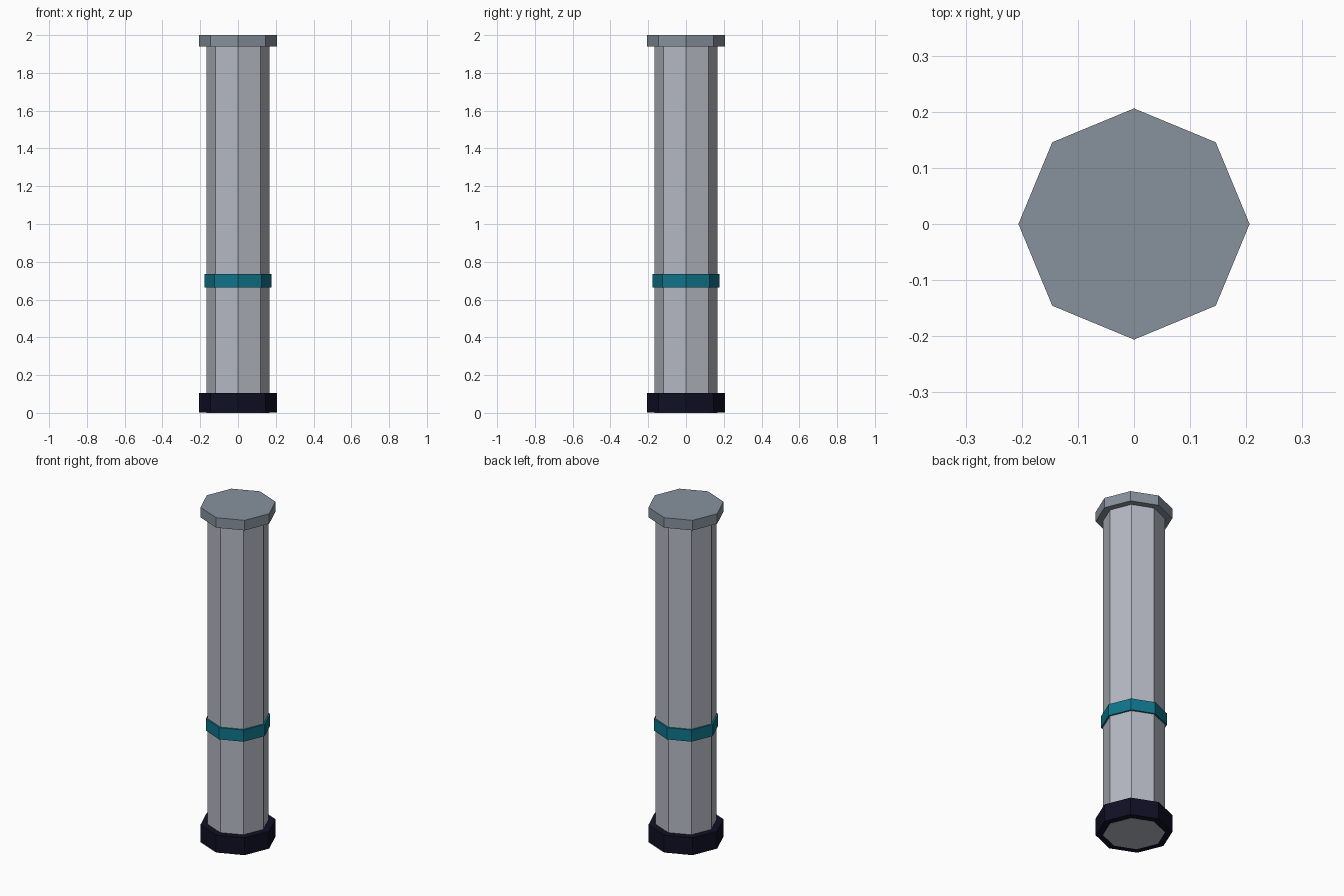
import bpy

if "Cube" in bpy.data.objects:
    bpy.data.objects.remove(bpy.data.objects["Cube"])


def material(name, rgb):
    m = bpy.data.materials.new(name)
    m.diffuse_color = (*rgb, 1.0)
    m.use_nodes = True
    m.node_tree.nodes["Principled BSDF"].inputs["Base Color"].default_value = m.diffuse_color
    return m


def octagon(name, radius, z0, z1, mat):
    """Eight-sided prism with a corner on each axis."""
    bpy.ops.mesh.primitive_cylinder_add(
        vertices=8, radius=radius, depth=z1 - z0, location=(0, 0, (z0 + z1) / 2))
    ob = bpy.context.object
    ob.name = name
    ob.data.materials.append(mat)
    return ob


light_grey = material("light grey", (0.46, 0.48, 0.54))
steel_grey = material("steel grey", (0.245, 0.285, 0.34))
teal = material("teal", (0.005, 0.175, 0.255))
near_black = material("dark navy", (0.005, 0.005, 0.018))

# Shaft runs to the floor; the base sits a hair higher so the faces never clash
octagon("shaft", 0.167, 0.0, 1.95, light_grey)
octagon("base", 0.206, 0.001, 0.105, near_black)
# Coloured band around the shaft
octagon("band", 0.177, 0.665, 0.735, teal)
# Top cap
octagon("cap", 0.206, 1.94, 2.0, steel_grey)
